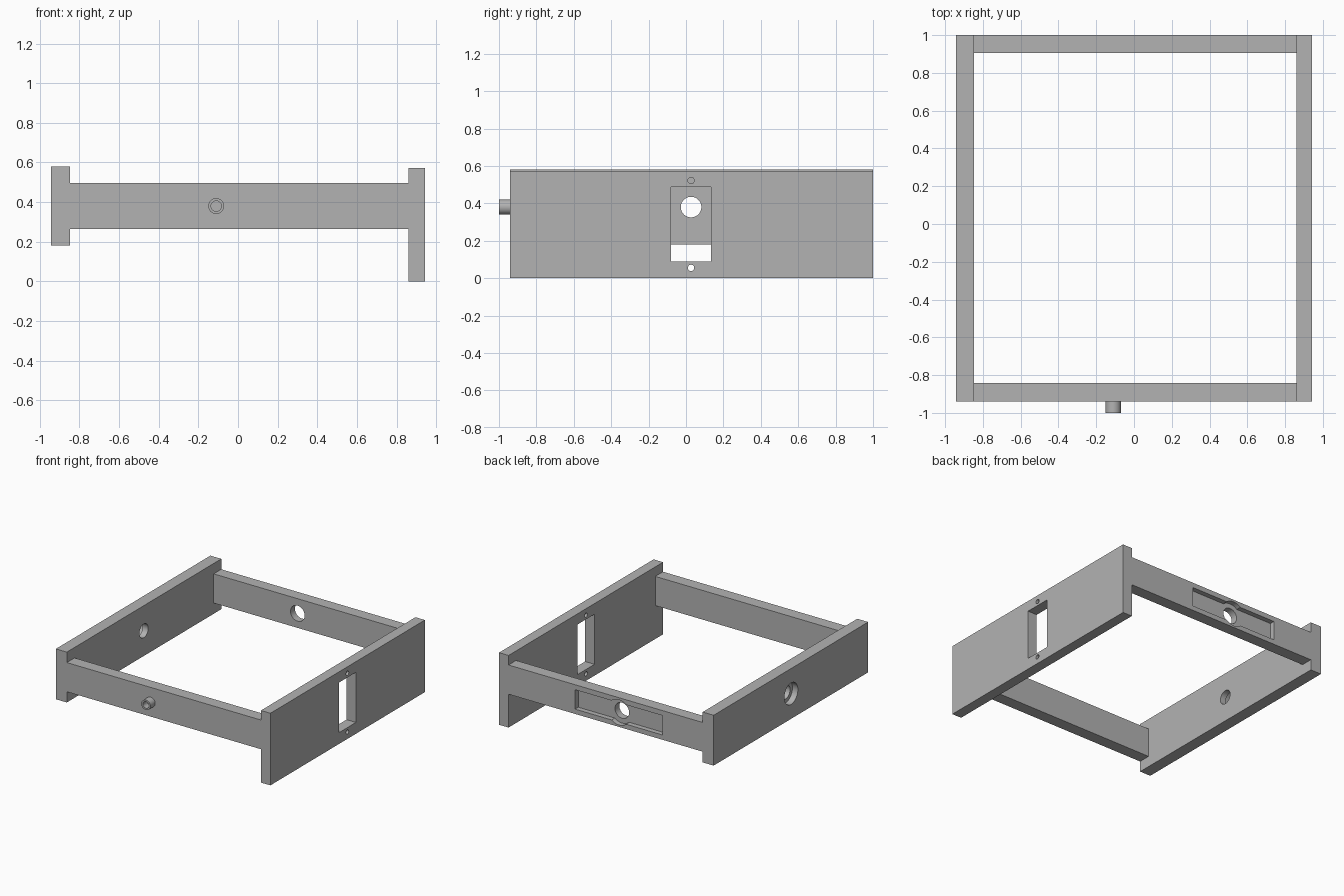
import bpy
import math

cube = bpy.data.objects.get("Cube")
if cube:
    bpy.data.objects.remove(cube, do_unlink=True)

GREY = (0.45, 0.45, 0.45, 1)
grey = bpy.data.materials.new("plain grey")
grey.use_nodes = True
grey.diffuse_color = GREY
grey.node_tree.nodes["Principled BSDF"].inputs["Base Color"].default_value = GREY

HOLE_Z = 0.38      # height of every bore
BORE_X = -0.11     # bore line through front and back
BORE_Y = 0.027     # bore line through the sides


def box(name, x, y, z):
    """Box spanning the given (low, high) ranges."""
    bpy.ops.mesh.primitive_cube_add(size=1)
    ob = bpy.context.object
    ob.name = name
    ob.location = [(a + b) / 2 for a, b in (x, y, z)]
    ob.scale = [b - a for a, b in (x, y, z)]
    bpy.ops.object.transform_apply(location=True, rotation=False, scale=True)
    ob.data.materials.append(grey)
    return ob


def rod(name, axis, radius, span, across, z=HOLE_Z):
    """Cylinder along x or y between the two ends of span."""
    mid = sum(span) / 2
    along_x = axis == "x"
    bpy.ops.mesh.primitive_cylinder_add(
        vertices=48, radius=radius, depth=span[1] - span[0],
        location=(mid, across, z) if along_x else (across, mid, z),
        rotation=(0, math.pi / 2, 0) if along_x else (math.pi / 2, 0, 0))
    ob = bpy.context.object
    ob.name = name
    ob.data.materials.append(grey)
    return ob


def cut(target, *cutters):
    """Subtract the cutters from the target and keep edges sharp."""
    for c in cutters:
        mod = target.modifiers.new(c.name, "BOOLEAN")
        mod.operation = "DIFFERENCE"
        mod.solver = "EXACT"
        mod.object = c
        bpy.context.view_layer.objects.active = target
        bpy.ops.object.modifier_apply(modifier=mod.name)
        bpy.data.objects.remove(c, do_unlink=True)
    bpy.ops.object.select_all(action="DESELECT")
    target.select_set(True)
    bpy.context.view_layer.objects.active = target
    bpy.ops.object.shade_smooth_by_angle(angle=math.radians(30))


# Tall side panel with a window and two screw holes
tall_side = box("tall_side_panel", (0.86, 0.943), (-0.94, 1), (0, 0.573))
cut(tall_side,
    box("window_cutter", (0.8, 1), (-0.08, 0.134), (0.09, 0.488)),
    *[rod("screw_cutter", "x", 0.017, (0.8, 1), BORE_Y, z) for z in (0.055, 0.522)])

# Short side panel with a stepped bore, wider on the outside
short_side = box("short_side_panel", (-0.943, -0.847), (-0.94, 1), (0.18, 0.58))
cut(short_side,
    rod("bore_cutter", "x", 0.055, (-1.1, -0.7), BORE_Y),
    rod("counterbore_cutter", "x", 0.085, (-1.1, -0.895), BORE_Y))

# Back rail with a long recess, a round pocket and a through bore
back_rail = box("back_rail", (-0.847, 0.86), (0.905, 1), (0.265, 0.497))
cut(back_rail,
    box("recess_cutter", (BORE_X - 0.385, BORE_X + 0.385), (0.96, 1.1), (0.303, 0.457)),
    rod("pocket_cutter", "y", 0.1, (0.96, 1.1), BORE_X),
    rod("bore_cutter", "y", 0.062, (0.8, 1.2), BORE_X))

# Front rail and its short hollow spigot
box("front_rail", (-0.847, 0.86), (-0.94, -0.843), (0.265, 0.497))
spigot = rod("front_spigot", "y", 0.04, (-1, -0.93), BORE_X)
cut(spigot, rod("spigot_cutter", "y", 0.026, (-1.1, -0.945), BORE_X))
